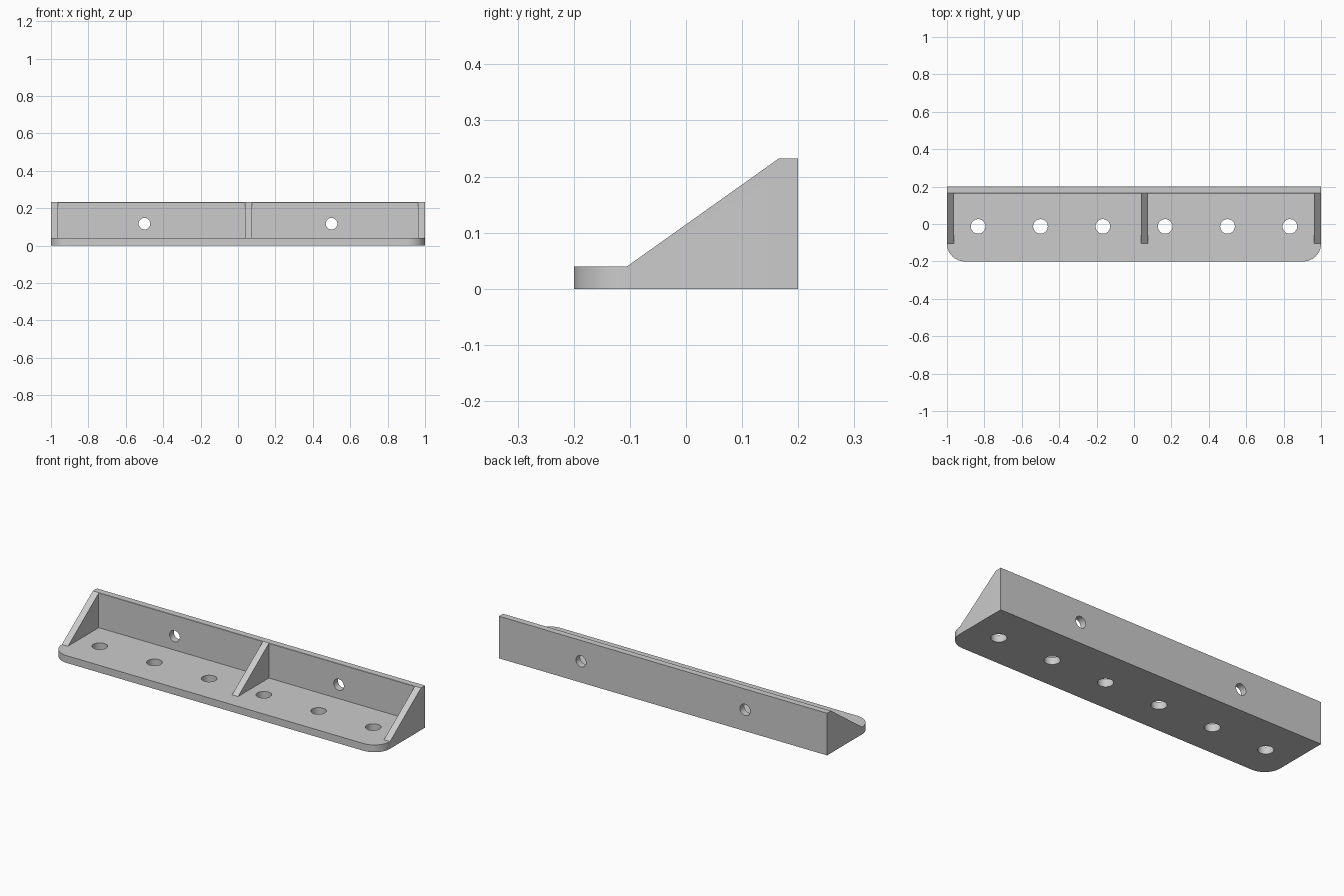
import bpy
import bmesh
from math import pi
from mathutils import Matrix

default = bpy.data.objects.get("Cube")
if default:
    bpy.data.objects.remove(default)

gray = bpy.data.materials.new("light gray")
gray.use_nodes = True
color = (0.6, 0.6, 0.6, 1)
gray.diffuse_color = color
gray.node_tree.nodes["Principled BSDF"].inputs["Base Color"].default_value = color

BASE, RIB, WALL_Y, CORNER = 0.04, 0.037, 0.163, 0.095


def make_object(name, bm):
    bmesh.ops.recalc_face_normals(bm, faces=bm.faces)
    mesh = bpy.data.meshes.new(name)
    bm.to_mesh(mesh)
    bm.free()
    mesh.materials.append(gray)
    obj = bpy.data.objects.new(name, mesh)
    bpy.context.collection.objects.link(obj)
    return obj


def cut(body, name, bm):
    """Subtract a solid from the body and discard the cutter."""
    cutter = make_object(name, bm)
    cutter.hide_render = True
    mod = body.modifiers.new(name, 'BOOLEAN')
    mod.operation = 'DIFFERENCE'
    mod.solver = 'EXACT'
    mod.object = cutter
    bpy.context.view_layer.objects.active = body
    bpy.ops.object.modifier_apply(modifier=mod.name)
    bpy.data.objects.remove(cutter)


def box(x0, x1, y0, y1, z0, z1):
    bm = bmesh.new()
    place = Matrix.Translation(((x0 + x1) / 2, (y0 + y1) / 2, (z0 + z1) / 2))
    bmesh.ops.create_cube(bm, size=1, matrix=place @ Matrix.Diagonal((x1 - x0, y1 - y0, z1 - z0, 1)))
    return bm


def drill(place, radius):
    bm = bmesh.new()
    bmesh.ops.create_cone(bm, cap_ends=True, segments=48, radius1=radius,
                          radius2=radius, depth=0.16, matrix=place)
    return bm


# Side profile extruded across the full width
profile = [(-0.2, 0), (0.2, 0), (0.2, 0.232), (0.165, 0.232), (-0.105, BASE), (-0.2, BASE)]
bm = bmesh.new()
side = bm.faces.new([bm.verts.new((-1, y, z)) for y, z in profile])
moved = bmesh.ops.extrude_face_region(bm, geom=[side])["geom"]
bmesh.ops.translate(bm, vec=(2, 0, 0), verts=[v for v in moved if isinstance(v, bmesh.types.BMVert)])
bmesh.ops.recalc_face_normals(bm, faces=bm.faces)

# Rounded front corners of the base
corners = [e for e in bm.edges if all(v.co.y < -0.19 for v in e.verts)
           and abs(e.verts[0].co.x - e.verts[1].co.x) < 0.01]
bmesh.ops.bevel(bm, geom=corners, offset=CORNER, segments=12, profile=0.5, affect='EDGES')
bracket = make_object("shelf_bracket", bm)

# Open bays that leave the back wall, two end ribs and a middle rib
for x0, x1 in ((RIB - 0.0, 2 * RIB),):
    cut(bracket, "left_bay", box(x1, 1 - RIB, -0.15, WALL_Y, BASE, 0.3))
    cut(bracket, "right_bay", box(RIB - 1, x0, -0.15, WALL_Y, BASE, 0.3))

# Row of holes through the base
for i in range(6):
    cut(bracket, "base_hole", drill(Matrix.Translation(((2 * i - 5) / 6, -0.013, 0)), 0.039))

# Pair of holes through the back wall
for x in (-0.5, 0.5):
    cut(bracket, "wall_hole", drill(Matrix.Translation((x, 0.2, 0.117)) @ Matrix.Rotation(pi / 2, 4, 'X'), 0.031))

# Smooth the rounded corners and holes
bpy.ops.object.select_all(action='DESELECT')
bracket.select_set(True)
bpy.context.view_layer.objects.active = bracket
bpy.ops.object.shade_smooth_by_angle(angle=pi / 6)
